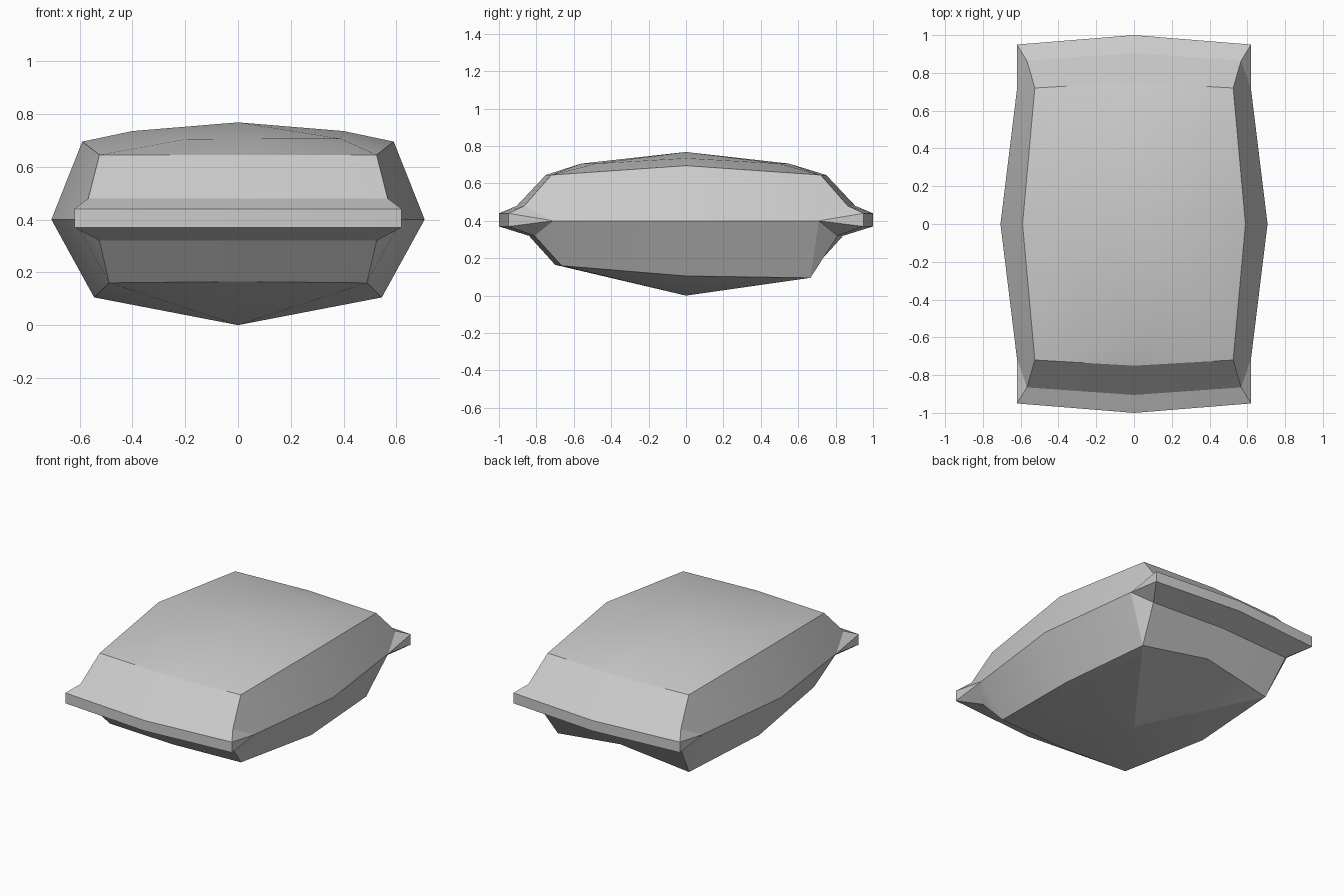
import bpy
import bmesh
import math

cube = bpy.data.objects.get("Cube")
if cube:
    bpy.data.objects.remove(cube)

# One plain grey for the whole cushion
grey = bpy.data.materials.new("light grey fabric")
grey.use_nodes = True
colour = (0.6, 0.6, 0.6, 1)
grey.diffuse_color = colour
grey.node_tree.nodes["Principled BSDF"].inputs["Base Color"].default_value = colour

bm = bmesh.new()
verts = {}


def v(x, y, z):
    key = (round(x, 3), round(y, 3), round(z, 3))
    if key not in verts:
        verts[key] = bm.verts.new(key)
    return verts[key]


def face(*points):
    bm.faces.new([v(*p) for p in points])


def end_rows(s):
    """Corner and centre points of one end, from top edge to bottom edge."""
    low = 0.16 if s < 0 else 0.095
    rows = [(0.525, 0.72, 0.645, 0.75, 0.645), (0.567, 0.865, 0.48, 0.905, 0.48),
            (0.62, 0.95, 0.44, 1.0, 0.44), (0.62, 0.95, 0.37, 1.0, 0.37),
            (0.525, 0.81, 0.32, 0.84, 0.32), (0.488, 0.665, low, 0.7, 0.165)]
    return [((x, s * y, z), (0, s * cy, cz)) for x, y, z, cy, cz in rows]


def flip(p, m):
    return (p[0] * m, p[1], p[2])


side, top_mid, low_mid = (0.707, 0, 0.4), (0.59, 0, 0.695), (0.545, 0, 0.105)
crown, base = (0, 0, 0.768), (0, 0, 0)

# Raised points inside the top panel: right, centre, left
inner = {-1: [(-0.2, -0.525, 0.704), (0.1, -0.56, 0.706), (0.39, -0.48, 0.706)],
         1: [(-0.36, 0.5, 0.706), (0, 0.55, 0.706), (0.38, 0.5, 0.706)]}

for s in (-1, 1):
    rows = end_rows(s)
    for m in (-1, 1):
        corners = [flip(c, m) for c, _ in rows]
        centres = [c for _, c in rows]
        # End walls with the projecting seam
        for i in range(len(rows) - 1):
            face(corners[i], centres[i], centres[i + 1], corners[i + 1])
        # Gathered corner fan
        pinch = (m * 0.62, s * 0.71, 0.4)
        for i in range(len(rows) - 1):
            face(pinch, corners[i], corners[i + 1])
        # Long side panels
        face(pinch, corners[0], flip(top_mid, m), flip(side, m))
        face(pinch, flip(side, m), flip(low_mid, m), corners[-1])
        # Bottom panel
        face(base, corners[-1], centres[-1])
        face(base, flip(low_mid, m), corners[-1])
        # Top panel
        near, mid = inner[s][1 + m], inner[s][1]
        shoulder = (m * 0.4, 0, 0.735)
        face(corners[0], centres[0], mid, near)
        face(corners[0], near, shoulder, flip(top_mid, m))
        face(near, mid, crown, shoulder)

bmesh.ops.recalc_face_normals(bm, faces=bm.faces)
mesh = bpy.data.meshes.new("cushion")
bm.to_mesh(mesh)
bm.free()
mesh.materials.append(grey)
cushion = bpy.data.objects.new("cushion", mesh)
bpy.context.collection.objects.link(cushion)

# Soft top, crisp folds
bpy.ops.object.select_all(action="DESELECT")
cushion.select_set(True)
bpy.context.view_layer.objects.active = cushion
bpy.ops.object.shade_smooth_by_angle(angle=math.radians(20))
